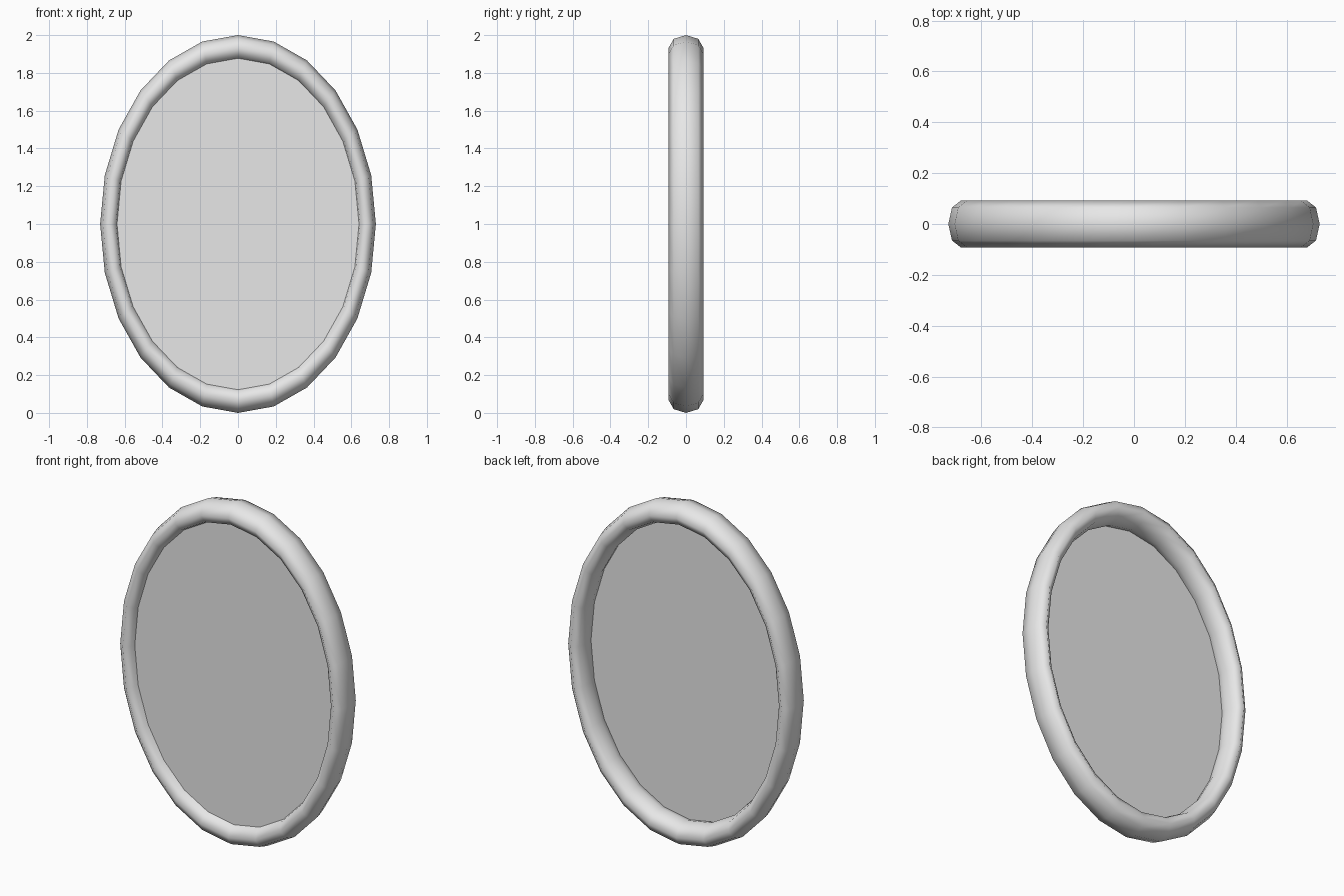
import bpy
import math

cube = bpy.data.objects.get("Cube")
if cube:
    bpy.data.objects.remove(cube, do_unlink=True)

SEGMENTS = 24
WIDTH_RATIO = 0.73      # oval width against its height
RING_RADIUS = 0.933     # centre line of the rim
TUBE_RADIUS = 0.067
HALF_DEPTH = 0.092

grey = bpy.data.materials.new("light grey")
grey.use_nodes = True
colour = (0.8, 0.8, 0.8, 1.0)
grey.diffuse_color = colour
grey.node_tree.nodes["Principled BSDF"].inputs["Base Color"].default_value = colour


def finish(name, depth_scale):
    """Name the new object, squash it into an upright oval and colour it."""
    obj = bpy.context.object
    obj.name = name
    obj.scale = (WIDTH_RATIO, 1, depth_scale)
    bpy.ops.object.transform_apply(location=False, rotation=True, scale=True)
    obj.data.materials.append(grey)
    return obj


# Rounded oval rim
bpy.ops.mesh.primitive_torus_add(
    major_segments=SEGMENTS, minor_segments=8,
    major_radius=RING_RADIUS, minor_radius=TUBE_RADIUS,
    location=(0, 0, 1), rotation=(math.pi / 2, 0, 0))
finish("oval_frame", HALF_DEPTH / TUBE_RADIUS)
bpy.ops.object.shade_smooth()

# Flat pane, set slightly towards the front, its edge tucked into the rim
bpy.ops.mesh.primitive_circle_add(
    vertices=SEGMENTS, radius=RING_RADIUS - TUBE_RADIUS * 0.75, fill_type='NGON',
    location=(0, -0.038, 1), rotation=(math.pi / 2, 0, 0))
finish("mirror_pane", 1)
